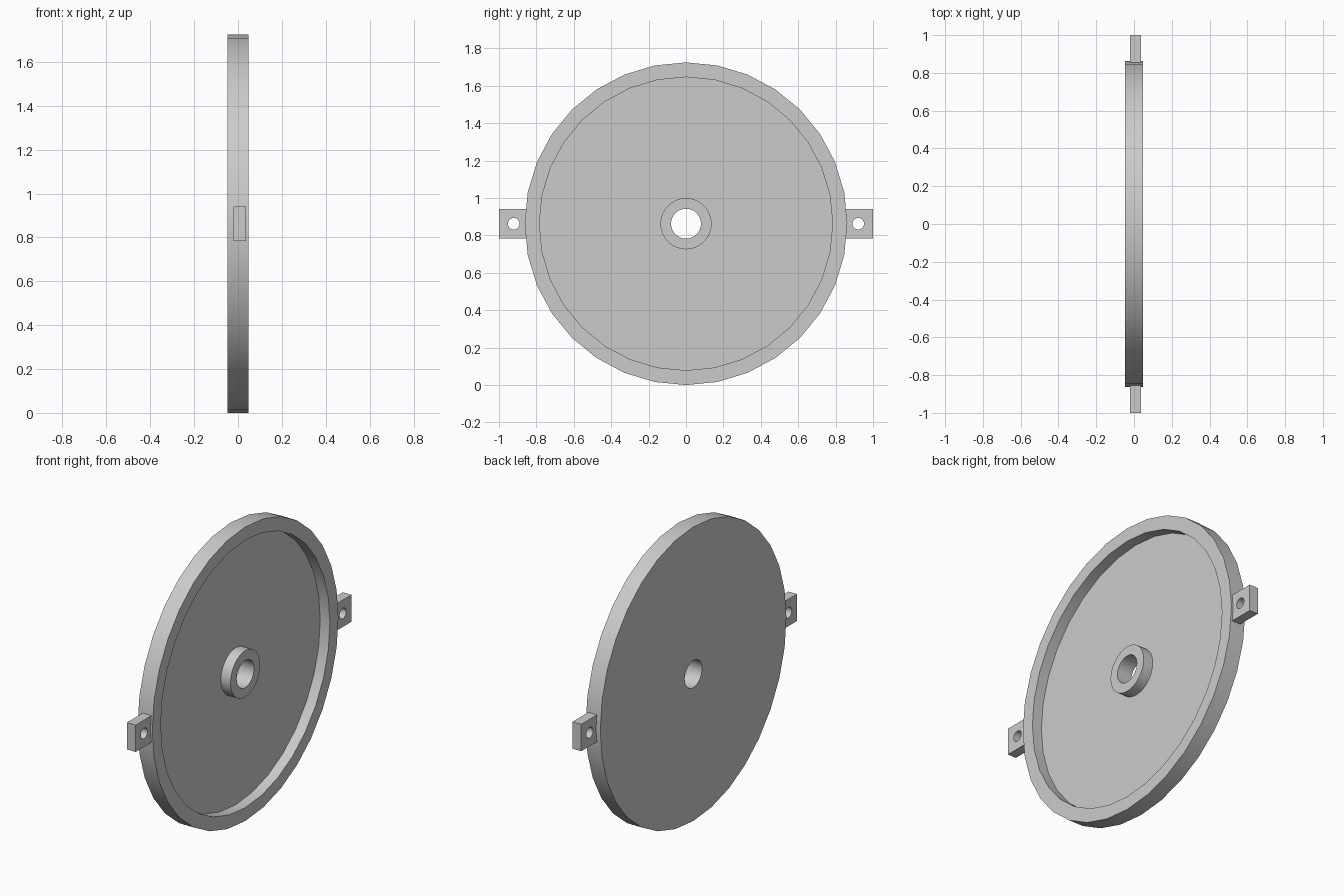
import bpy
import bmesh
from math import cos, sin, tau, radians

RADIUS = 0.8625
HALF = 0.0475       # half thickness of the disc
FLOOR = -0.015      # x of the recessed face
SEGMENTS = 32

cube = bpy.data.objects.get("Cube")
if cube:
    bpy.data.objects.remove(cube, do_unlink=True)

grey = bpy.data.materials.new("plain_grey")
grey.use_nodes = True
COLOUR = (0.6, 0.6, 0.6, 1)
grey.diffuse_color = COLOUR
grey.node_tree.nodes["Principled BSDF"].inputs["Base Color"].default_value = COLOUR


def finish(name, bm):
    """Turn a bmesh into a shaded object standing at the disc centre height."""
    bmesh.ops.recalc_face_normals(bm, faces=bm.faces[:])
    mesh = bpy.data.meshes.new(name)
    bm.to_mesh(mesh)
    bm.free()
    mesh.materials.append(grey)
    obj = bpy.data.objects.new(name, mesh)
    obj.location.z = RADIUS
    bpy.context.collection.objects.link(obj)
    bpy.ops.object.select_all(action='DESELECT')
    obj.select_set(True)
    bpy.context.view_layer.objects.active = obj
    bpy.ops.object.shade_smooth_by_angle(angle=radians(30))
    return obj


def skin(bm, loops):
    """Join a closed series of equal vertex rings with quads."""
    for a, b in zip(loops, loops[1:] + loops[:1]):
        n = len(a)
        for i in range(n):
            j = (i + 1) % n
            bm.faces.new((a[i], a[j], b[j], b[i]))


def ring(bm, x, r, n, y=0):
    return [bm.verts.new((x, y + r * sin(tau * i / n), r * cos(tau * i / n)))
            for i in range(n)]


# Dish with raised rim, recessed floor and a bored centre hub
profile = [(-HALF, 0.08), (-HALF, RADIUS), (HALF, RADIUS), (HALF, 0.784),
           (FLOOR, 0.784), (FLOOR, 0.137), (HALF, 0.137), (HALF, 0.08)]
bm = bmesh.new()
skin(bm, [ring(bm, x, r, SEGMENTS) for x, r in profile])
finish("dish_with_hub", bm)


# Mounting lugs: square blocks with a round bolt hole
def square_ring(bm, x, y, half_y, half_z, n):
    verts = []
    for i in range(n):
        s, c = sin(tau * i / n), cos(tau * i / n)
        k = max(abs(s), abs(c))
        verts.append(bm.verts.new((x, y + half_y * s / k, half_z * c / k)))
    return verts


for side, name in ((-1, "front_lug"), (1, "back_lug")):
    y, n = side * 0.921, 24
    back, front = -0.02, 0.036
    bm = bmesh.new()
    skin(bm, [ring(bm, back, 0.031, n, y),
              square_ring(bm, back, y, 0.079, 0.079, n),
              square_ring(bm, front, y, 0.079, 0.079, n),
              ring(bm, front, 0.031, n, y)])
    finish(name, bm)
